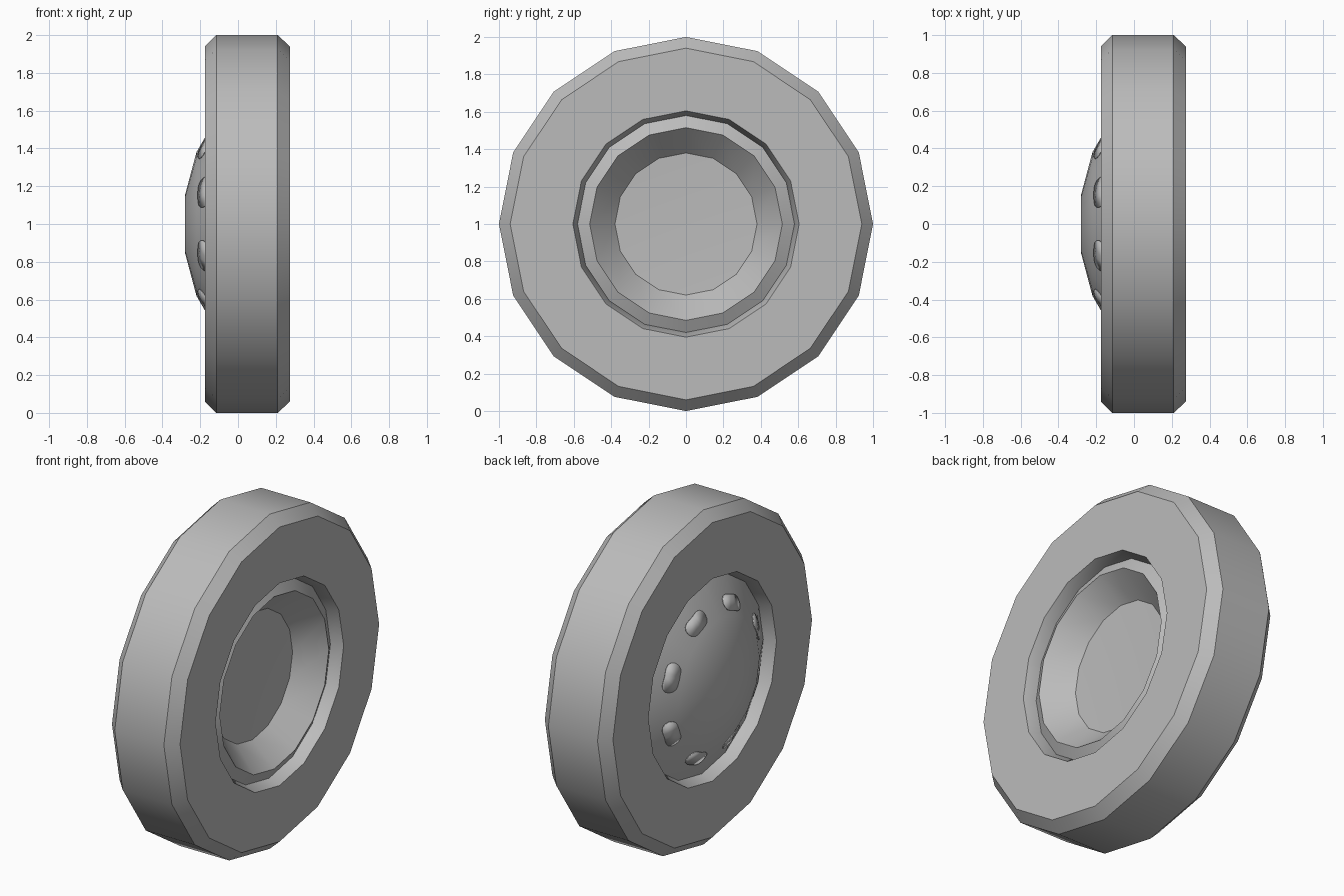
import bpy, bmesh
from math import sin, cos, pi

SIDES = 16
STEP = 2 * pi / SIDES

cube = bpy.data.objects.get("Cube")
if cube:
    bpy.data.objects.remove(cube, do_unlink=True)

grey = bpy.data.materials.new("plain_grey")
grey.use_nodes = True
grey.diffuse_color = (0.5, 0.5, 0.5, 1)
grey.node_tree.nodes["Principled BSDF"].inputs["Base Color"].default_value = (0.5, 0.5, 0.5, 1)


def finish(bm, name):
    """Turn a bmesh into a smooth object with sharp edges kept."""
    bmesh.ops.recalc_face_normals(bm, faces=bm.faces)
    mesh = bpy.data.meshes.new(name)
    bm.to_mesh(mesh)
    bm.free()
    mesh.materials.append(grey)
    obj = bpy.data.objects.new(name, mesh)
    bpy.context.collection.objects.link(obj)
    bpy.ops.object.select_all(action='DESELECT')
    obj.select_set(True)
    bpy.context.view_layer.objects.active = obj
    bpy.ops.object.shade_smooth_by_angle(angle=pi / 6)
    return obj


def lathe(name, profile, closed):
    """Revolve (radius, x) points around the wheel axle."""
    bm = bmesh.new()
    rings = []
    for r, x in profile:
        if r == 0:
            rings.append([bm.verts.new((x, 0, 1))] * SIDES)
        else:
            rings.append([bm.verts.new((x, r * cos(i * STEP), 1 + r * sin(i * STEP)))
                          for i in range(SIDES)])
    pairs = list(zip(rings, rings[1:]))
    if closed:
        pairs.append((rings[-1], rings[0]))
    for a, b in pairs:
        for i in range(SIDES):
            j = (i + 1) % SIDES
            bm.faces.new(dict.fromkeys((a[i], a[j], b[j], b[i])))
    return finish(bm, name)


# Tyre: chamfered ring with a slightly flared bore
lathe("tyre", [(0.94, 0.275), (1, 0.21), (1, -0.115), (0.94, -0.175),
               (0.605, -0.175), (0.58, -0.105), (0.58, 0.205), (0.605, 0.275)], True)

# Wheel disc: raised lip and dish on one side, dome on the other
lathe("wheel_disc", [(0, 0.08), (0.38, 0.095), (0.515, 0.24), (0.58, 0.205),
                     (0.58, -0.105), (0.38, -0.22), (0.155, -0.28), (0, -0.28)], False)

# Slot plates: eight rounded arcs lying on the dome, folded along its ridges
MID, HALF_WIDTH, HALF_ARC = 0.437, 0.04, 0.1
bm = bmesh.new()
for k in range(8):
    centre = STEP * (2 * k + 1)
    inner_outer = None
    for side in (-1, 1):
        outline = [(MID - HALF_WIDTH, 0), (MID - HALF_WIDTH, HALF_ARC / 2)]
        for s in range(7):
            t = -pi / 2 + pi * s / 6
            outline.append((MID + HALF_WIDTH * sin(t),
                            HALF_ARC + HALF_WIDTH * cos(t) / MID))
        outline += [(MID + HALF_WIDTH, HALF_ARC / 2), (MID + HALF_WIDTH, 0)]
        verts = []
        for r, a in outline:
            flat = r * cos(a - STEP / 2) / cos(STEP / 2)
            x = -0.22 + (flat - 0.38) * 0.575 - 0.003
            angle = centre + side * a
            verts.append(bm.verts.new((x, r * cos(angle), 1 + r * sin(angle))))
        bm.faces.new(verts)
bmesh.ops.remove_doubles(bm, verts=bm.verts, dist=0.0005)
slots = finish(bm, "slot_plates")
thick = slots.modifiers.new("thickness", 'SOLIDIFY')
thick.thickness = 0.005
thick.offset = 0
